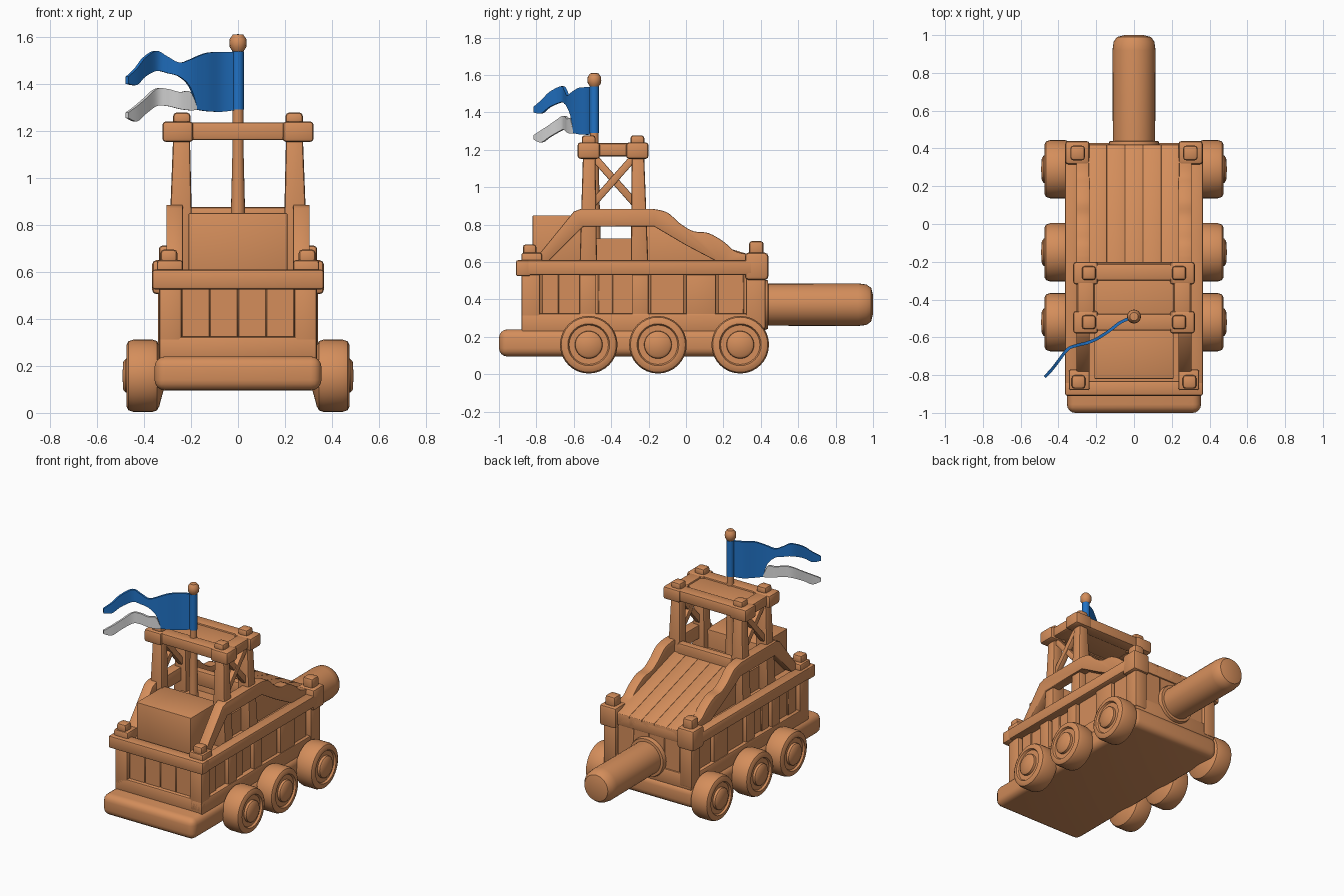
import bpy, bmesh, math
from mathutils import Vector, Matrix

if "Cube" in bpy.data.objects:
    bpy.data.objects.remove(bpy.data.objects["Cube"])


def material(name, rgb):
    m = bpy.data.materials.new(name)
    m.diffuse_color = (*rgb, 1)
    m.use_nodes = True
    m.node_tree.nodes["Principled BSDF"].inputs["Base Color"].default_value = m.diffuse_color
    return m


WOOD = material("warm_wood", (0.66, 0.27, 0.105))
BLUE = material("flag_blue", (0.015, 0.17, 0.56))
WHITE = material("flag_white", (0.72, 0.72, 0.72))


def finish(name, bm, mat=WOOD, bevel=0.0, segs=2, angle=40):
    bmesh.ops.recalc_face_normals(bm, faces=bm.faces)
    if bevel:
        sharp = [e for e in bm.edges if e.calc_face_angle(0) > 0.6]
        bmesh.ops.bevel(bm, geom=sharp, offset=bevel, segments=segs,
                        profile=0.5, affect='EDGES', clamp_overlap=True)
    me = bpy.data.meshes.new(name)
    bm.to_mesh(me)
    bm.free()
    me.materials.append(mat)
    ob = bpy.data.objects.new(name, me)
    bpy.context.collection.objects.link(ob)
    bpy.ops.object.select_all(action='DESELECT')
    ob.select_set(True)
    bpy.context.view_layer.objects.active = ob
    bpy.ops.object.shade_smooth_by_angle(angle=math.radians(angle))
    return ob


def frustum(name, low, high, z0, z1, bevel=0.012, segs=2):
    """Block from a low rectangle (x0, x1, y0, y1) to a high one."""
    bm = bmesh.new()
    rings = []
    for (x0, x1, y0, y1), z in ((low, z0), (high, z1)):
        rings.append([bm.verts.new((x, y, z)) for x, y in
                      ((x0, y0), (x1, y0), (x1, y1), (x0, y1))])
    a, b = rings
    bm.faces.new(a)
    bm.faces.new(b)
    for i in range(4):
        j = (i + 1) % 4
        bm.faces.new((a[i], a[j], b[j], b[i]))
    return finish(name, bm, bevel=bevel, segs=segs)


def box(name, x0, x1, y0, y1, z0, z1, bevel=0.012, segs=2):
    return frustum(name, (x0, x1, y0, y1), (x0, x1, y0, y1), z0, z1, bevel, segs)


def prism(name, profile, x0, x1, bevel=0.0):
    """Side profile of (y, z) points pushed across x."""
    bm = bmesh.new()
    f = bm.faces.new([bm.verts.new((x0, y, z)) for y, z in profile])
    ext = bmesh.ops.extrude_face_region(bm, geom=[f])["geom"]
    bmesh.ops.translate(bm, vec=(x1 - x0, 0, 0),
                        verts=[v for v in ext if isinstance(v, bmesh.types.BMVert)])
    return finish(name, bm, bevel=bevel)


def lathe(name, profile, loc, axis, steps=32, mat=WOOD):
    """Spin (radius, height) points round the given axis."""
    bm = bmesh.new()
    vs = [bm.verts.new((r, 0, h)) for r, h in profile]
    edges = [bm.edges.new(p) for p in zip(vs, vs[1:])]
    bmesh.ops.spin(bm, geom=vs + edges, cent=(0, 0, 0), axis=(0, 0, 1),
                   angle=math.tau, steps=steps)
    bmesh.ops.remove_doubles(bm, verts=bm.verts, dist=1e-4)
    rot = Vector((0, 0, 1)).rotation_difference(Vector(axis)).to_matrix().to_4x4()
    bmesh.ops.transform(bm, matrix=Matrix.Translation(loc) @ rot, verts=bm.verts)
    return finish(name, bm, mat)


def spline(pts, n=6):
    """Smooth curve through points of any dimension."""
    p = [pts[0]] + list(pts) + [pts[-1]]
    out = []
    for i in range(1, len(p) - 2):
        for k in range(n):
            t = k / n
            out.append(tuple(0.5 * (2 * b + (c - a) * t + (2 * a - 5 * b + 4 * c - d) * t * t
                                    + (3 * b - a - 3 * c + d) * t ** 3)
                             for a, b, c, d in zip(*p[i - 1:i + 3])))
    return out + [tuple(pts[-1])]


# Chassis: long rounded base, sill and body core
box("base", -0.355, 0.355, -1.0, 0.43, 0.095, 0.24, 0.045, 4)
box("sill", -0.335, 0.335, -0.88, 0.42, 0.22, 0.325)
box("body_core", -0.3, 0.3, -0.84, 0.4, 0.24, 0.57, 0)
for i in range(4):
    x = -0.24 + 0.12 * i
    box("front_plank", x, x + 0.12, -0.855, -0.8, 0.3, 0.56, 0.004, 1)
    box("back_plank", x, x + 0.12, 0.37, 0.41, 0.3, 0.6, 0.004, 1)

# Wall rails across the front and back
box("front_rail", -0.365, 0.365, -0.91, -0.83, 0.525, 0.61)
box("back_rail", -0.3, 0.3, 0.35, 0.42, 0.53, 0.61)

# Battering ram with a collar
lathe("ram", [(0, 0), (0.112, 0), (0.114, 0.5), (0.108, 0.545), (0.09, 0.57), (0.05, 0.58),
              (0, 0.58)], (0, 0.42, 0.372), (0, 1, 0))
lathe("ram_collar", [(0.11, 0.02), (0.13, 0.018), (0.135, 0), (0.135, -0.02)],
      (0, 0.42, 0.372), (0, 1, 0))

# Front box, tower floor and sloping rear roof
box("front_box", -0.21, 0.21, -0.82, -0.52, 0.55, 0.85, 0.006)
box("tower_floor", -0.23, 0.23, -0.53, -0.2, 0.55, 0.725, 0)
box("tower_beam", -0.21, 0.21, -0.255, -0.2, 0.77, 0.875)
for i in range(5):
    x = -0.24 + 0.096 * i
    prism("roof_plank", [(-0.23, 0.55), (0.42, 0.55), (0.42, 0.615), (-0.2, 0.805),
                         (-0.23, 0.805)], x, x + 0.096, 0.003)

# Tower top
box("tower_top", -0.23, 0.23, -0.54, -0.24, 1.17, 1.225)
for y in (-0.52, -0.255):
    box("tower_cross_beam", -0.27, 0.27, y - 0.045, y + 0.045, 1.16, 1.236)

# Scalloped side board: upper edge, then the lower edge back to the start
upper = [(-0.82, 0.6), (-0.6, 0.87), (-0.56, 0.885)] + spline(
    [(-0.18, 0.885), (-0.1, 0.865), (-0.03, 0.805), (0.04, 0.765), (0.12, 0.755),
     (0.2, 0.71), (0.26, 0.66), (0.34, 0.64)], 4)
lower = [(0.34, 0.59), (0.19, 0.59), (0.0, 0.69), (-0.17, 0.79), (-0.55, 0.79), (-0.74, 0.6)]


def sx(s, a, b):
    return (a, b) if s > 0 else (-b, -a)


for s in (-1, 1):
    prism("side_board", upper + lower, *sx(s, 0.235, 0.305), bevel=0.006)
    box("side_rail", *sx(s, 0.29, 0.365), -0.91, 0.36, 0.53, 0.61)

    # Side wall uprights
    for y0, y1 in ((-0.57, -0.48), (-0.29, -0.2), (0.0, 0.16)):
        box("side_post", *sx(s, 0.27, 0.328), y0, y1, 0.28, 0.56, 0.008)
    for y0, y1 in ((-0.77, -0.68), (-0.47, -0.39), (-0.19, -0.01), (0.17, 0.31)):
        box("side_plank", *sx(s, 0.27, 0.311), y0, y1, 0.28, 0.56, 0.004, 1)

    # Corner posts and their caps
    box("front_corner_post", *sx(s, 0.24, 0.335), -0.88, -0.78, 0.24, 0.56)
    box("front_corner_block", *sx(s, 0.235, 0.345), -0.88, -0.77, 0.58, 0.65)
    box("front_corner_cap", *sx(s, 0.258, 0.33), -0.872, -0.8, 0.63, 0.695, 0.016)
    box("back_corner_post", *sx(s, 0.245, 0.34), 0.32, 0.425, 0.24, 0.56)
    box("back_corner_block", *sx(s, 0.235, 0.365), 0.315, 0.44, 0.505, 0.65, 0.018)
    box("back_corner_cap", *sx(s, 0.26, 0.337), 0.337, 0.415, 0.63, 0.712, 0.016)

    # Tower legs, corner blocks and caps
    for lo, hi, cy in (((-0.57, -0.475), (-0.55, -0.485), -0.52),
                       ((-0.295, -0.2), (-0.29, -0.225), -0.26)):
        frustum("tower_leg", (*sx(s, 0.19, 0.3), *lo), (*sx(s, 0.205, 0.275), *hi), 0.55, 1.2)
        box("tower_corner_block", *sx(s, 0.19, 0.322), cy - 0.06, cy + 0.06, 1.152, 1.24, 0.016)
        box("tower_corner_cap", *sx(s, 0.202, 0.276), cy - 0.037, cy + 0.037, 1.22, 1.278, 0.016)
    box("tower_side_beam", *sx(s, 0.21, 0.3), -0.5, -0.27, 1.165, 1.236)

    # Crossed braces on the tower sides
    for k, d in enumerate((-1, 1)):
        ends = [Vector((-0.385 - d * 0.115, 0.91)), Vector((-0.385 + d * 0.115, 1.17))]
        run = (ends[1] - ends[0]).normalized() * 0.02
        n = Vector((-run.y, run.x))
        prism("tower_brace", [tuple(p) for p in (ends[0] + n, ends[1] + n, ends[1] - n,
                                                ends[0] - n)],
              *sx(s, 0.225 + 0.006 * k, 0.262 + 0.006 * k), bevel=0.006)

    # Wheels with a recessed ring and a domed hub
    for y in (-0.52, -0.15, 0.29):
        lathe("wheel", [(0, 0.3), (0.13, 0.335), (0.148, 0.345), (0.154, 0.365), (0.154, 0.445),
                        (0.147, 0.466), (0.13, 0.475), (0.112, 0.475), (0.105, 0.462),
                        (0.074, 0.462), (0.072, 0.478), (0.06, 0.488), (0, 0.492)],
              (0, y, 0.158), (s, 0, 0))

# Flag pole, ball and sleeve
POLE_Y = -0.49
lathe("flag_pole", [(0, 0.7), (0.034, 0.7), (0.024, 1.1), (0.02, 1.56), (0, 1.56)],
      (0, POLE_Y, 0), (0, 0, 1), 16)
lathe("pole_ball", [(0, -0.037), (0.022, -0.036), (0.035, -0.018), (0.037, 0), (0.035, 0.018),
                    (0.022, 0.036), (0, 0.038)], (0, POLE_Y, 1.573), (0, 0, 1), 16)
lathe("flag_sleeve", [(0.018, 1.29), (0.025, 1.29), (0.025, 1.538), (0.018, 1.538)],
      (0, POLE_Y, 0), (0, 0, 1), 16, BLUE)

# Swallow-tailed flag: each ribbon is (x, y, top, bottom) stations
def ribbon(name, stations, mat):
    bm = bmesh.new()
    pts = spline(stations, 5)
    rows = []
    for i, (x, y, t, b) in enumerate(pts):
        p, q = pts[max(i - 1, 0)], pts[min(i + 1, len(pts) - 1)]
        n = Vector((p[1] - q[1], q[0] - p[0], 0)).normalized() * 0.008
        rows.append([bm.verts.new(Vector((x, y, z)) + n * s)
                     for z, s in ((t, 1), (t, -1), (b, -1), (b, 1))])
    for a, c in zip(rows, rows[1:]):
        for i in range(4):
            j = (i + 1) % 4
            bm.faces.new((a[i], a[j], c[j], c[i]))
    bm.faces.new(rows[0])
    bm.faces.new(rows[-1])
    finish(name, bm, mat)


ribbon("flag_cloth", [(0, -0.49, 1.535, 1.29), (-0.07, -0.52, 1.535, 1.281),
                      (-0.13, -0.565, 1.532, 1.283), (-0.178, -0.597, 1.515, 1.29)], BLUE)
ribbon("flag_upper_tail", [(-0.178, -0.597, 1.515, 1.3), (-0.205, -0.612, 1.503, 1.385),
                           (-0.25, -0.63, 1.49, 1.43), (-0.3, -0.642, 1.515, 1.445),
                           (-0.35, -0.662, 1.54, 1.455), (-0.4, -0.725, 1.51, 1.43),
                           (-0.435, -0.77, 1.465, 1.395), (-0.472, -0.81, 1.43, 1.4)], BLUE)
ribbon("flag_lower_tail", [(-0.178, -0.597, 1.3, 1.289), (-0.205, -0.612, 1.365, 1.287),
                           (-0.25, -0.63, 1.365, 1.293), (-0.3, -0.642, 1.378, 1.305),
                           (-0.35, -0.662, 1.378, 1.305), (-0.4, -0.725, 1.335, 1.27),
                           (-0.435, -0.77, 1.305, 1.24), (-0.472, -0.81, 1.278, 1.255)], WHITE)
